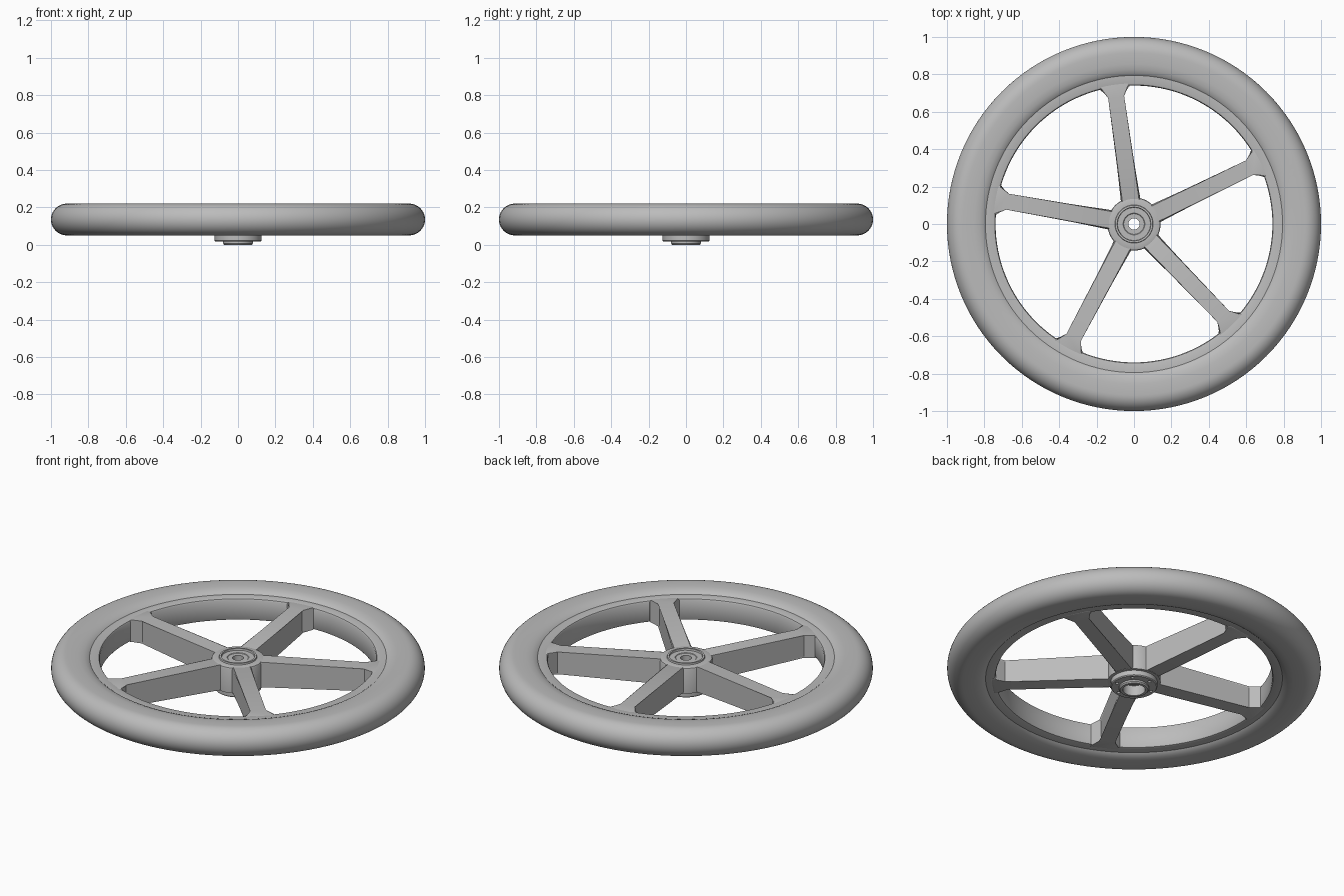
import bpy, bmesh, math
from mathutils import Matrix, Vector

cube = bpy.data.objects.get("Cube")
if cube:
    bpy.data.objects.remove(cube, do_unlink=True)

grey = bpy.data.materials.new("plain grey")
grey.use_nodes = True
grey.diffuse_color = (0.5, 0.5, 0.5, 1)
grey.node_tree.nodes["Principled BSDF"].inputs["Base Color"].default_value = (0.5, 0.5, 0.5, 1)


def make(name, bm):
    bmesh.ops.recalc_face_normals(bm, faces=bm.faces[:])
    mesh = bpy.data.meshes.new(name)
    bm.to_mesh(mesh)
    bm.free()
    mesh.materials.append(grey)
    obj = bpy.data.objects.new(name, mesh)
    bpy.context.collection.objects.link(obj)
    return obj


def smooth(obj, angle=35):
    bpy.ops.object.select_all(action="DESELECT")
    obj.select_set(True)
    bpy.context.view_layer.objects.active = obj
    bpy.ops.object.shade_smooth_by_angle(angle=math.radians(angle))


def lathe(name, profile, steps=96):
    """Spin a closed (radius, height) profile around z."""
    bm = bmesh.new()
    verts = [bm.verts.new((r, 0, z)) for r, z in profile]
    edges = [bm.edges.new((a, b)) for a, b in zip(verts, verts[1:] + verts[:1])]
    bmesh.ops.spin(bm, geom=verts + edges, cent=(0, 0, 0), axis=(0, 0, 1),
                   angle=2 * math.pi, steps=steps, use_merge=True)
    bmesh.ops.remove_doubles(bm, verts=bm.verts[:], dist=1e-5)
    return make(name, bm)


MID = 0.135      # height of the wheel's middle plane
SPOKES = 5

# Tyre: round outside, flat sides, shoulders falling to the rim
upper = [(0.785, 0.055), (0.793, 0.063), (0.805, 0.072), (0.825, 0.08), (0.855, 0.085)]
half_turn = [(0.915 + 0.085 * math.sin(a), 0.085 * math.cos(a))
             for a in (math.pi * i / 20 for i in range(21))]
tyre_profile = upper + half_turn + [(r, -h) for r, h in reversed(upper)]
smooth(lathe("tyre", [(r, MID + h) for r, h in tyre_profile], 128))

# Rim: band with softened inner edges
rim_half = [(0.8, 0.064), (0.752, 0.064), (0.744, 0.061), (0.74, 0.054)]
rim_profile = rim_half + [(r, -h) for r, h in reversed(rim_half)]
smooth(lathe("rim", [(r, MID + h) for r, h in rim_profile], 128))

# Hub: core with a top lip, through bore, lower flange and bearing seat
hub = lathe("hub", [
    (0.03, 0.06), (0.03, 0.195), (0.055, 0.195), (0.058, 0.198), (0.088, 0.198),
    (0.09, 0.208), (0.1, 0.208), (0.102, 0.2), (0.132, 0.2), (0.139, 0.197),
    (0.142, 0.19), (0.142, 0.05), (0.125, 0.05), (0.125, 0.022), (0.12, 0.017),
    (0.08, 0.017), (0.08, 0.007), (0.074, 0), (0.06, 0), (0.06, 0.06)], 64)

# Bolt holes in the flange
bm = bmesh.new()
for i in range(6):
    a = math.radians(45 + 60 * i)
    spot = Matrix.Translation((0.1 * math.cos(a), 0.1 * math.sin(a), 0.015))
    bmesh.ops.create_cone(bm, cap_ends=True, segments=16, radius1=0.009,
                          radius2=0.009, depth=0.04, matrix=spot)
holes = make("bolt_hole_cutter", bm)
holes.hide_render = True
holes.hide_viewport = True
cut = hub.modifiers.new("bolt holes", "BOOLEAN")
cut.operation = "DIFFERENCE"
cut.solver = "EXACT"
cut.object = holes
smooth(hub)

# Spokes: tapered bars that flare where they meet the rim
side = [(0.08, 0.054), (0.69, 0.034), (0.735, 0.08), (0.765, 0.08)]
outline = side + [(r, -w) for r, w in reversed(side)]


def underside(r):
    return 0.05 + 0.02 * (r - 0.08) / 0.69


for i in range(SPOKES):
    bm = bmesh.new()
    low = [bm.verts.new((r, w, underside(r))) for r, w in outline]
    top = [bm.verts.new((r, w, 0.199)) for r, w in outline]
    bm.faces.new(low)
    bm.faces.new(top)
    for j in range(len(outline)):
        k = (j + 1) % len(outline)
        bm.faces.new((low[j], low[k], top[k], top[j]))
    rims = [e for f in bm.faces if len(f.verts) > 4 for e in f.edges]
    bmesh.ops.bevel(bm, geom=rims, offset=0.009, segments=3, profile=0.5,
                    affect="EDGES", clamp_overlap=True)
    turn = math.radians(26) + i * 2 * math.pi / SPOKES
    bmesh.ops.rotate(bm, verts=bm.verts[:], cent=Vector(),
                     matrix=Matrix.Rotation(turn, 3, "Z"))
    smooth(make(f"spoke_{i + 1}", bm))
